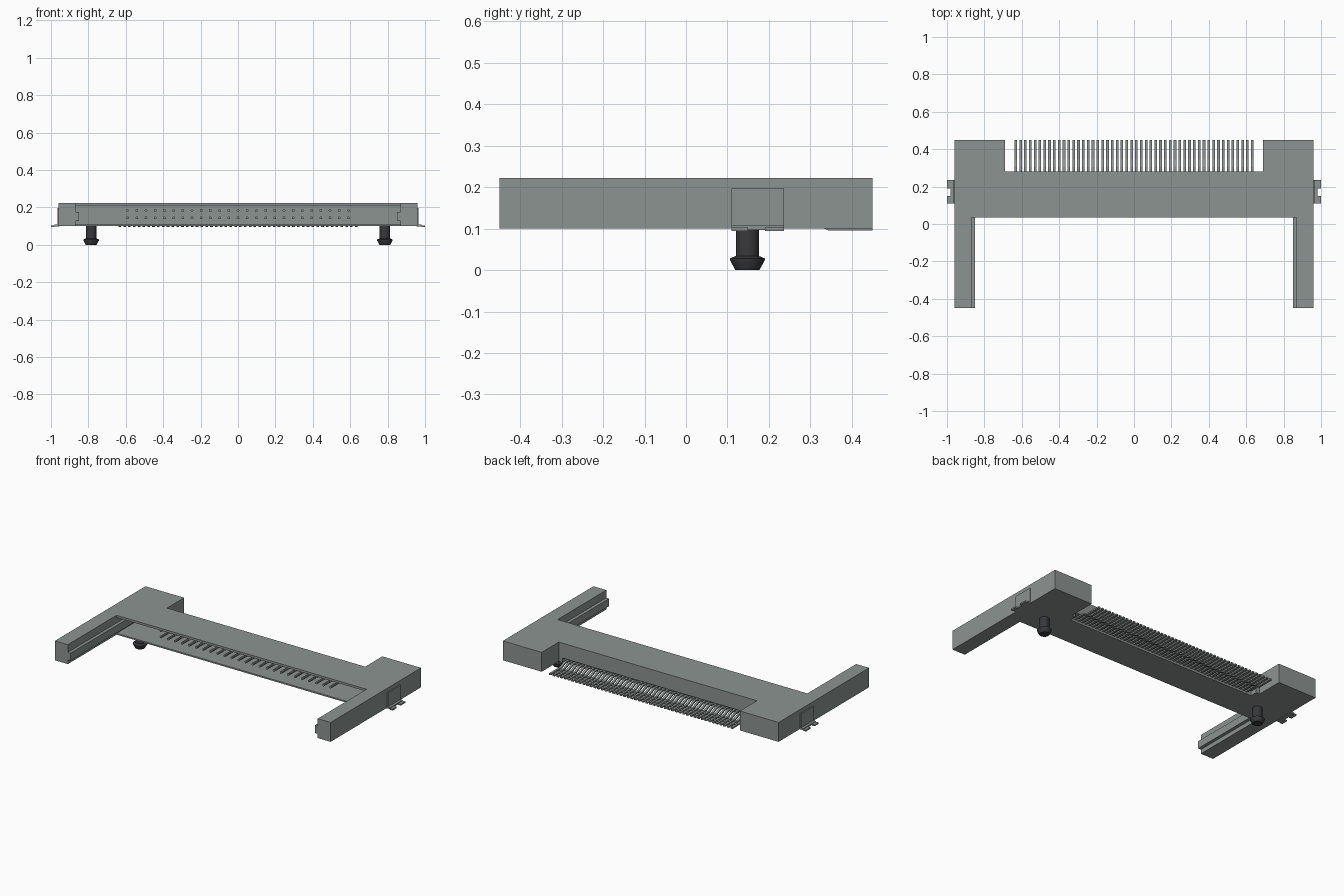
import bpy, bmesh, math
from mathutils import Vector

cube = bpy.data.objects.get("Cube")
if cube:
    bpy.data.objects.remove(cube, do_unlink=True)


def material(name, rgb, rough=0.6):
    m = bpy.data.materials.new(name)
    m.use_nodes = True
    m.diffuse_color = (*rgb, 1)
    bsdf = m.node_tree.nodes["Principled BSDF"]
    bsdf.inputs["Base Color"].default_value = (*rgb, 1)
    bsdf.inputs["Roughness"].default_value = rough
    return m


GREY = material("housing grey", (0.26, 0.295, 0.285))
DARK = material("dark peg", (0.04, 0.04, 0.045))


def finish(name, bm, mat):
    bmesh.ops.recalc_face_normals(bm, faces=bm.faces)
    me = bpy.data.meshes.new(name)
    bm.to_mesh(me)
    bm.free()
    me.materials.append(mat)
    ob = bpy.data.objects.new(name, me)
    bpy.context.collection.objects.link(ob)
    return ob


def add_prism(bm, pts, push):
    """Close a flat outline and extrude it along a vector."""
    face = bm.faces.new([bm.verts.new(p) for p in pts])
    ext = bmesh.ops.extrude_face_region(bm, geom=[face])["geom"]
    bmesh.ops.translate(bm, vec=Vector(push),
                        verts=[g for g in ext if isinstance(g, bmesh.types.BMVert)])


def add_box(bm, x0, x1, y0, y1, z0, z1):
    add_prism(bm, [(x0, y0, z0), (x1, y0, z0), (x1, y1, z0), (x0, y1, z0)], (0, 0, z1 - z0))


def box(name, *dims, mat=GREY):
    bm = bmesh.new()
    add_box(bm, *dims)
    return finish(name, bm, mat)


def cut(target, cutters):
    """Subtract the cutters for good and discard them."""
    for c in cutters:
        c.hide_render = True
        mod = target.modifiers.new("cut", 'BOOLEAN')
        mod.operation, mod.solver, mod.object = 'DIFFERENCE', 'EXACT', c
    dg = bpy.context.evaluated_depsgraph_get()
    me = bpy.data.meshes.new_from_object(target.evaluated_get(dg))
    target.modifiers.clear()
    target.data = me
    for c in cutters:
        bpy.data.objects.remove(c, do_unlink=True)


BOTTOM, TOP = 0.10, 0.222

# Housing: one outline with guide arms in front and blocks behind
half = [(0.87, 0.035), (0.87, -0.45), (0.96, -0.45), (0.96, 0.45), (0.69, 0.45), (0.69, 0.28)]
outline = half + [(-x, y) for x, y in reversed(half)]
bm = bmesh.new()
add_prism(bm, [(x, y, BOTTOM) for x, y in outline], (0, 0, TOP - BOTTOM))
housing = finish("housing", bm, GREY)

# Card slot at the front and lead recess under the back edge
cut(housing, [
    box("slot_cutter", -0.869, 0.869, 0.0, 0.22, 0.109, 0.208),
    box("recess_cutter", -0.665, 0.665, 0.235, 0.30, 0.05, 0.128),
])

for side, sx in (("left", 1), ("right", -1)):
    # Guide rail along the inner face of the arm
    xs = sorted((0.85 * sx, 0.88 * sx))
    box(side + "_guide_rail", *xs, -0.45, 0.215, 0.127, 0.174)

    # Solder clip: side plate, bent foot and two tabs
    bm = bmesh.new()
    for x0, x1, y0, y1, z0, z1 in (
            (0.955, 0.966, 0.11, 0.236, 0.105, 0.196),
            (0.955, 0.982, 0.11, 0.236, 0.097, 0.107),
            (0.982, 1.0, 0.11, 0.15, 0.094, 0.103),
            (0.982, 1.0, 0.19, 0.236, 0.094, 0.103)):
        a, b = sorted((x0 * sx, x1 * sx))
        add_box(bm, a, b, y0, y1, z0, z1)
    finish(side + "_solder_clip", bm, GREY)

    # Locating peg: turned profile with a flared tip
    profile = [(0.0, 0.0), (0.029, 0.0), (0.042, 0.024), (0.042, 0.028),
               (0.028, 0.034), (0.028, 0.105), (0.0, 0.105)]
    bm = bmesh.new()
    verts = [bm.verts.new((r, 0, z)) for r, z in profile]
    edges = [bm.edges.new(p) for p in zip(verts, verts[1:])]
    bmesh.ops.spin(bm, geom=verts + edges, cent=(0, 0, 0), axis=(0, 0, 1),
                   angle=math.tau, steps=32)
    bmesh.ops.remove_doubles(bm, verts=bm.verts, dist=1e-5)
    peg = finish(side + "_locating_peg", bm, DARK)
    peg.location = (0.785 * sx, 0.148, 0)
    bpy.ops.object.select_all(action='DESELECT')
    peg.select_set(True)
    bpy.context.view_layer.objects.active = peg
    bpy.ops.object.shade_smooth_by_angle(angle=math.radians(30))

# Contact pins: two rows of 25 inside the slot
bm = bmesh.new()
for z in (0.144, 0.183):
    for i in range(25):
        x = (i - 12) * 0.0492
        ring = [(x + 0.0075 * math.cos(k * math.tau / 10), 0.075,
                 z + 0.0075 * math.sin(k * math.tau / 10)) for k in range(10)]
        add_prism(bm, ring, (0, 0.15, 0))
finish("contact_pins", bm, GREY)

# Solder leads: 50 bent strips leaving the recess at the back
path = [(0.225, 0.112), (0.305, 0.112), (0.345, 0.095), (0.45, 0.095)]
section = path + [(y, z + 0.009) for y, z in reversed(path)]
bm = bmesh.new()
for i in range(50):
    x = (i - 24.5) * 0.0258
    add_prism(bm, [(x - 0.007, y, z) for y, z in section], (0.014, 0, 0))
finish("solder_leads", bm, GREY)
